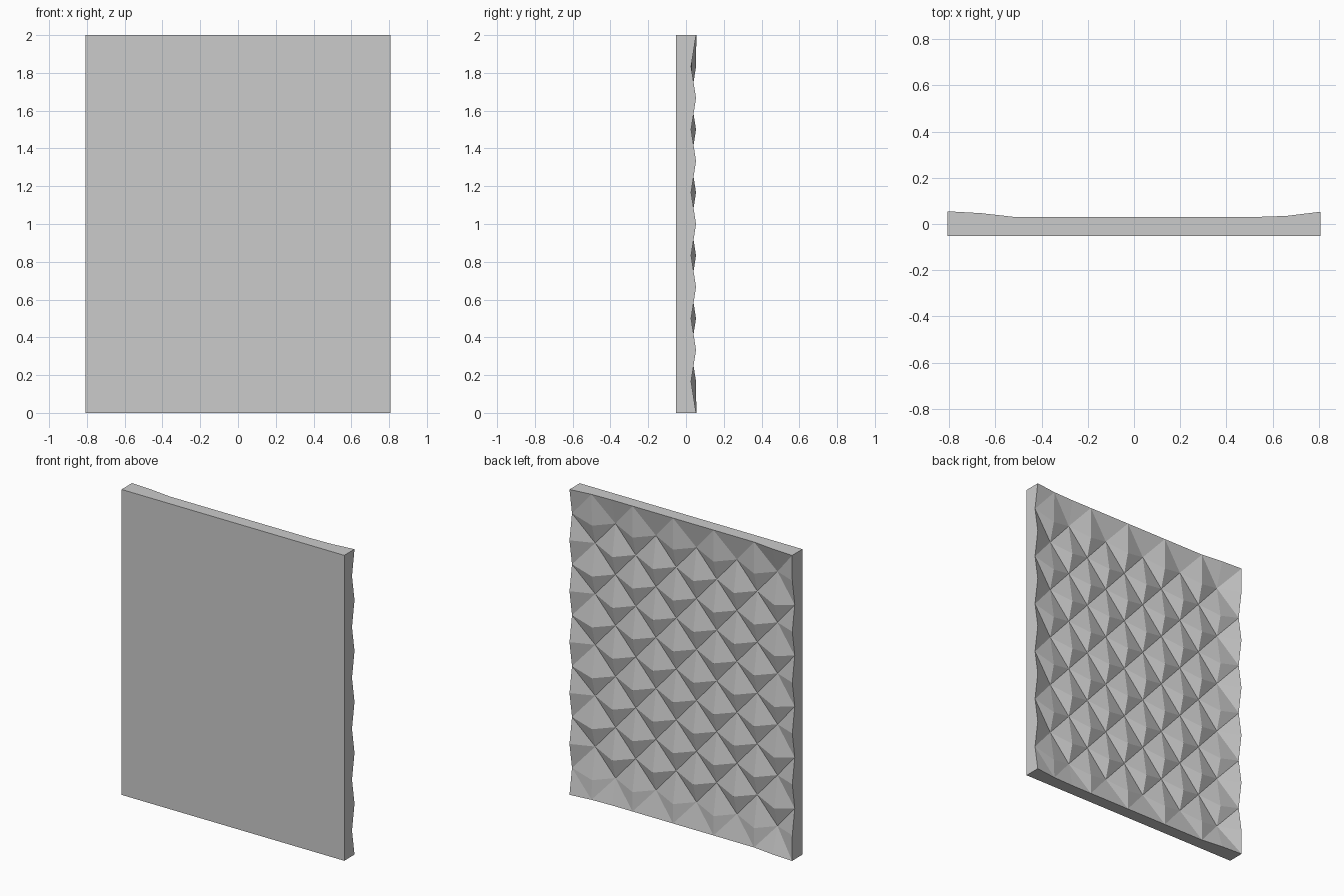
import bpy, bmesh

if "Cube" in bpy.data.objects:
    bpy.data.objects.remove(bpy.data.objects["Cube"])

W, H, FRONT = 0.807, 2.0, -0.053     # half width, height, flat front plane
NX, NZ = 11, 12                      # relief cells across and up
HIGH, LOW, RIM = 0.030, -0.004, 0.053


def rim_profile(x):
    """Depth of the top and bottom edges: thick corners, thin middle."""
    pts = [(-W, 0.055), (-0.73, 0.055), (-0.52, 0.03), (0.62, 0.03), (W, 0.053)]
    for (x0, y0), (x1, y1) in zip(pts, pts[1:]):
        if x <= x1:
            return y0 + (y1 - y0) * (x - x0) / (x1 - x0)
    return pts[-1][1]


def is_peak(i, j):
    # right edge peaks at even rows, left edge peaks at odd rows
    return (i + NX + j) % 2 == 0


def relief_point(i, j):
    x = -W + 2 * W * i / NX
    z = H * j / NZ
    if j in (0, NZ):
        return x, rim_profile(x), z
    peak = is_peak(i, j)
    if i in (0, NX):
        return x, RIM if peak else 0.027, z
    # peaks sag a little so their lower facets are short and steep
    return x, HIGH if peak else LOW, z - (0.04 if peak else 0)


bm = bmesh.new()
grid = [[bm.verts.new(relief_point(i, j)) for j in range(NZ + 1)]
        for i in range(NX + 1)]

# faceted rear face: each cell is split along its low diagonal
for i in range(NX):
    for j in range(NZ):
        a, b = grid[i][j], grid[i + 1][j]
        c, d = grid[i + 1][j + 1], grid[i][j + 1]
        if is_peak(i, j):
            tris = ((a, b, d), (b, c, d))
        else:
            tris = ((a, b, c), (a, c, d))
        for t in tris:
            bm.faces.new(t)

# edge walls and flat front
rim = [e for e in bm.edges if e.is_boundary]
walls = bmesh.ops.extrude_edge_only(bm, edges=rim)["geom"]
for v in walls:
    if isinstance(v, bmesh.types.BMVert):
        v.co.y = FRONT
bmesh.ops.contextual_create(
    bm, geom=[e for e in walls if isinstance(e, bmesh.types.BMEdge) and e.is_boundary])
bmesh.ops.recalc_face_normals(bm, faces=bm.faces)

mesh = bpy.data.meshes.new("faceted_panel")
bm.to_mesh(mesh)
bm.free()
panel = bpy.data.objects.new("faceted_panel", mesh)
bpy.context.collection.objects.link(panel)
